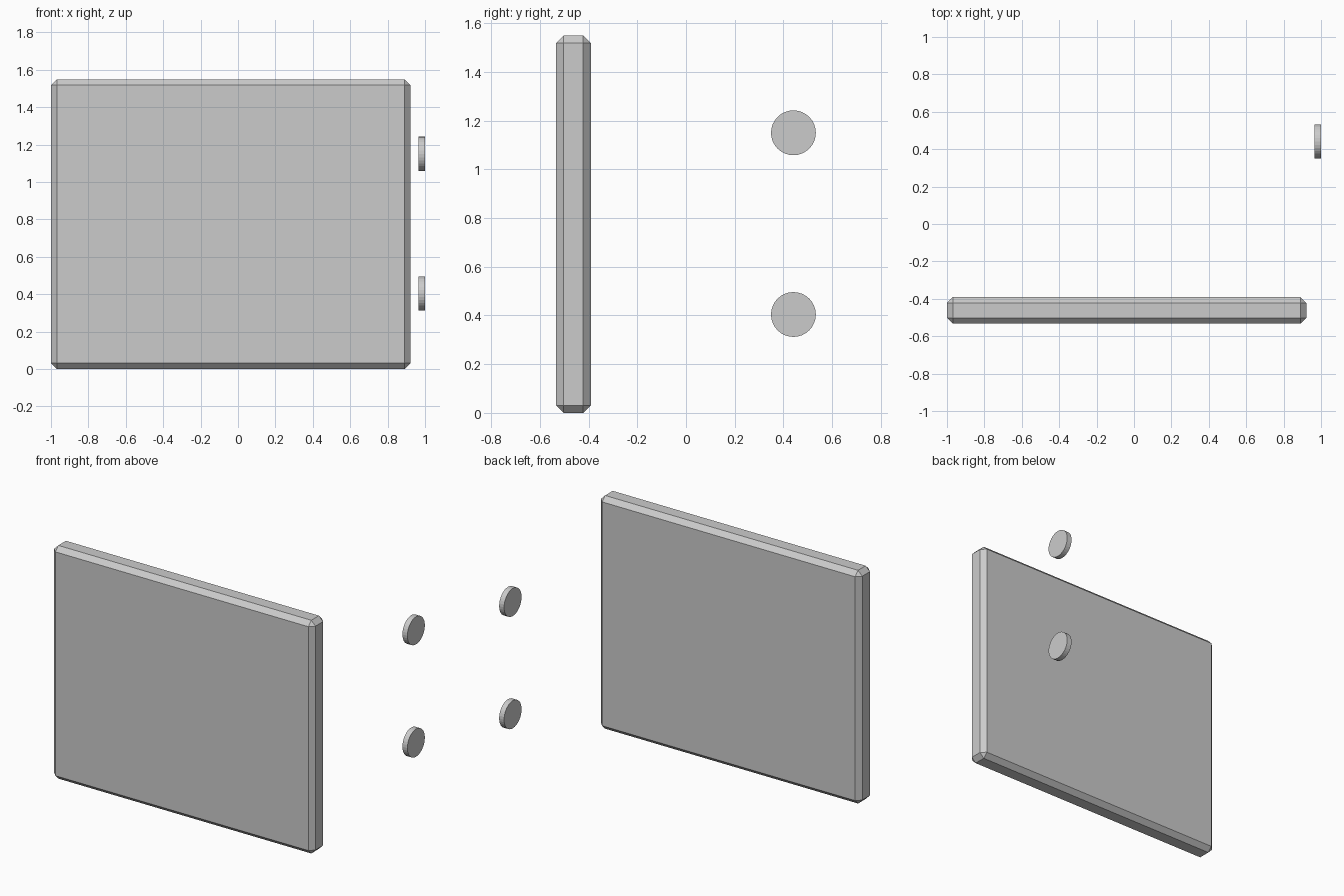
import bpy, math

if "Cube" in bpy.data.objects:
    bpy.data.objects.remove(bpy.data.objects["Cube"])

# Bevelled flat panel
x0, x1 = -1.0, 0.921
y0, y1 = -0.533, -0.391
z0, z1 = 0.0, 1.549
bpy.ops.mesh.primitive_cube_add(size=1, location=((x0 + x1) / 2, (y0 + y1) / 2, (z0 + z1) / 2))
panel = bpy.context.object
panel.name = "panel"
panel.scale = (x1 - x0, y1 - y0, z1 - z0)
bpy.ops.object.transform_apply(location=False, rotation=False, scale=True)
bevel = panel.modifiers.new("chamfer", 'BEVEL')
bevel.width = 0.031
bevel.segments = 1
bevel.limit_method = 'NONE'

# Two round discs facing sideways
for name, z in (("lower_disc", 0.404), ("upper_disc", 1.15)):
    bpy.ops.mesh.primitive_cylinder_add(vertices=32, radius=0.092, depth=0.036,
                                        location=(0.982, 0.441, z),
                                        rotation=(0, math.pi / 2, 0))
    bpy.context.object.name = name
